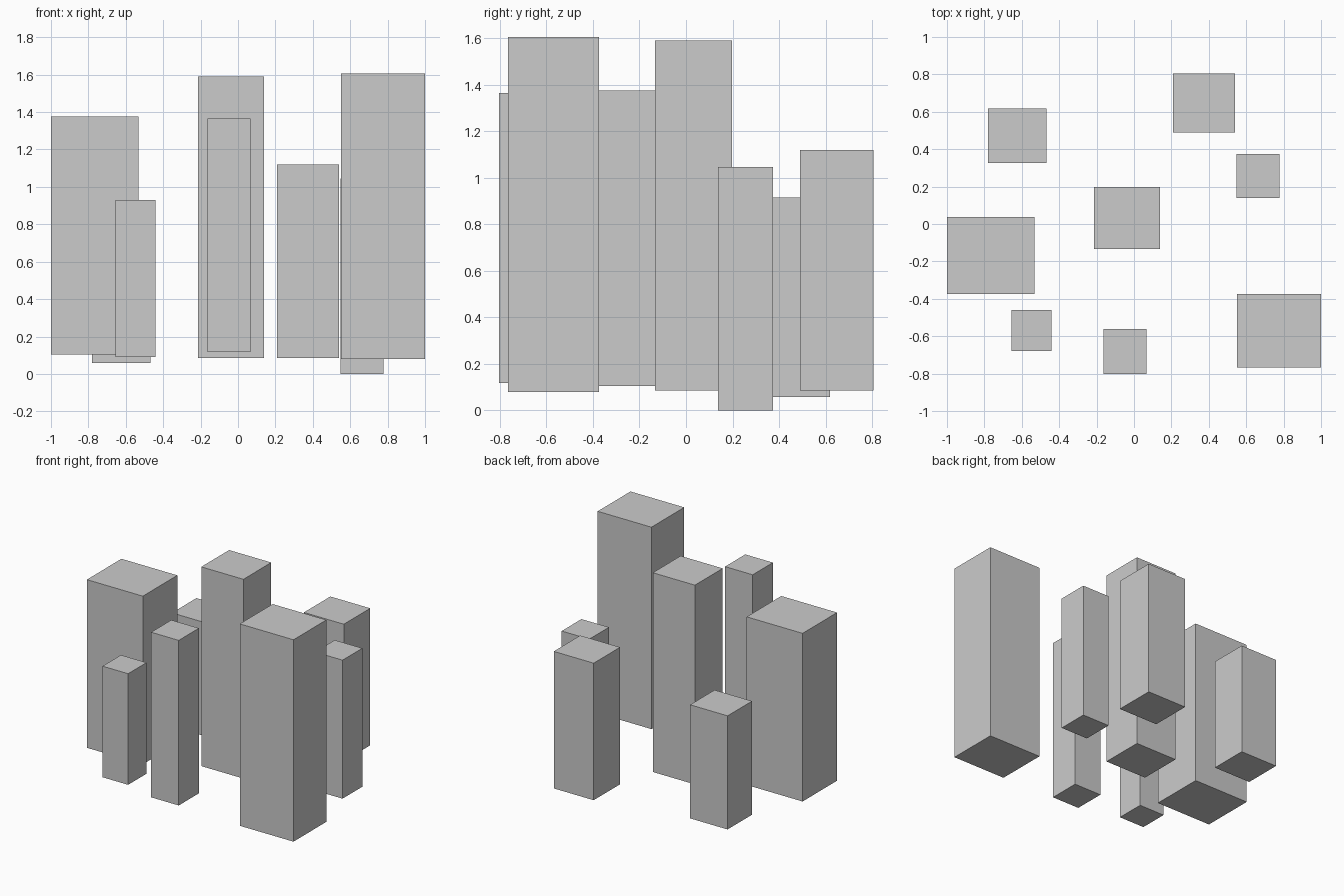
import bpy

if "Cube" in bpy.data.objects:
    bpy.data.objects.remove(bpy.data.objects["Cube"])

# Each block: name, (x min, x max), (y min, y max), (z min, z max)
BLOCKS = [
    ("block_back_left", (-0.78, -0.467), (0.326, 0.618), (0.057, 0.915)),
    ("block_back_right", (0.208, 0.541), (0.49, 0.805), (0.085, 1.12)),
    ("block_right", (0.547, 0.777), (0.138, 0.374), (0.0, 1.046)),
    ("block_centre", (-0.213, 0.139), (-0.134, 0.198), (0.085, 1.59)),
    ("block_left", (-1.0, -0.533), (-0.375, 0.037), (0.105, 1.375)),
    ("block_front_left", (-0.656, -0.442), (-0.68, -0.46), (0.091, 0.93)),
    ("block_front", (-0.164, 0.067), (-0.803, -0.562), (0.118, 1.365)),
    ("block_front_right", (0.551, 1.0), (-0.766, -0.374), (0.08, 1.605)),
]


def add_block(name, *ranges):
    """Plain upright box spanning the given x, y and z ranges."""
    centre = [(lo + hi) / 2 for lo, hi in ranges]
    bpy.ops.mesh.primitive_cube_add(size=1, location=centre)
    block = bpy.context.object
    block.name = name
    block.scale = [hi - lo for lo, hi in ranges]
    bpy.ops.object.transform_apply(location=False, rotation=False, scale=True)


for spec in BLOCKS:
    add_block(*spec)
